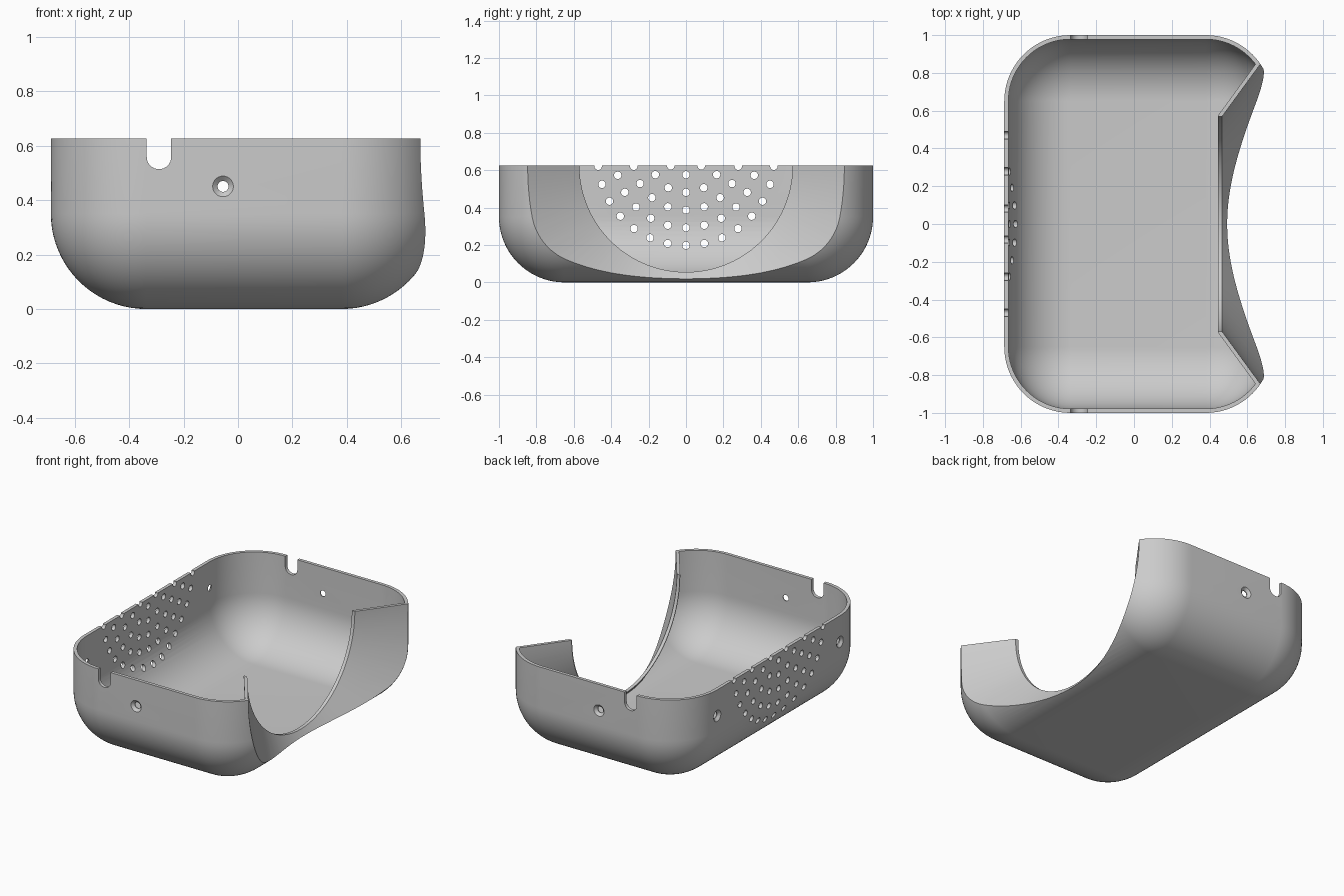
import bpy, bmesh
from math import sin, cos, pi, radians
from mathutils import Matrix, Vector

if "Cube" in bpy.data.objects:
    bpy.data.objects.remove(bpy.data.objects["Cube"])

X0, X1, Y, H = -0.687, 0.73, 1.0, 0.625   # full body before the funnel cut
R, WALL, STEPS = 0.35, 0.022, 20

grey = bpy.data.materials.new("plain grey")
grey.use_nodes = True
grey.diffuse_color = (0.6, 0.6, 0.6, 1)
grey.node_tree.nodes["Principled BSDF"].inputs["Base Color"].default_value = (0.6, 0.6, 0.6, 1)


def finish(name, bm):
    bmesh.ops.remove_doubles(bm, verts=bm.verts, dist=1e-5)
    bmesh.ops.recalc_face_normals(bm, faces=bm.faces)
    mesh = bpy.data.meshes.new(name)
    bm.to_mesh(mesh)
    bm.free()
    mesh.materials.append(grey)
    obj = bpy.data.objects.new(name, mesh)
    bpy.context.collection.objects.link(obj)
    return obj


def skin(bm, rings):
    """Join closed rings of points with quads and cap both ends."""
    loops = [[bm.verts.new(p) for p in ring] for ring in rings]
    for a, b in zip(loops, loops[1:]):
        for i in range(len(a)):
            j = (i + 1) % len(a)
            bm.faces.new((a[i], a[j], b[j], b[i]))
    bm.faces.new(loops[0][::-1])
    bm.faces.new(loops[-1])


def tub(name, inset, top):
    """Rounded box with ball corners below and a flat top."""
    r = R - inset

    def ring(rad, z):
        corners = [(X1 - R, Y - R), (X0 + R, Y - R), (X0 + R, R - Y), (X1 - R, R - Y)]
        return [Vector((cx + rad * cos(a), cy + rad * sin(a), z))
                for q, (cx, cy) in enumerate(corners)
                for a in [(q + i / STEPS) * pi / 2 for i in range(STEPS + 1)]]

    angles = [i / STEPS * pi / 2 for i in range(STEPS + 1)]
    rings = [ring(max(r * sin(a), 1e-7), R - r * cos(a)) for a in angles]
    bm = bmesh.new()
    skin(bm, rings + [ring(r, top)])
    return finish(name, bm)


def lathe(bm, profile, place, segments):
    """Turn (distance along axis, radius) points about the local z axis."""
    skin(bm, [[place @ Vector((r * cos(a), r * sin(a), d))
               for a in [(i + 0.5) * 2 * pi / segments for i in range(segments)]]
              for d, r in profile])


def cut(target, cutter):
    mod = target.modifiers.new("cut", 'BOOLEAN')
    mod.operation, mod.solver, mod.object = 'DIFFERENCE', 'EXACT', cutter
    bpy.context.view_layer.objects.active = target
    bpy.ops.object.modifier_apply(modifier=mod.name)
    bpy.data.objects.remove(cutter)


def aim(position, direction):
    return Matrix.Translation(position) @ Vector(direction).to_track_quat('Z', 'Y').to_matrix().to_4x4()


def funnel(name, profile):
    bm = bmesh.new()
    lathe(bm, profile, aim((0, 0, H), (1, 0, 0)), 128)
    return finish(name, bm)


# Hollow shell whose open side is a conical funnel ending in a thin lip
shell = tub("shell", 0, H)
cavity = tub("cavity_cutter", WALL, H + 0.1)
cut(cavity, funnel("funnel_back_cutter", [(0.445, 0.575), (0.9, 1.198)]))
cut(shell, cavity)
cut(shell, funnel("funnel_cutter", [(0.40, 0.57), (0.467, 0.57), (0.9, 1.163)]))

# Vent holes: rings of 6, 12, 18 ... in the side wall
bm = bmesh.new()
for k in range(1, 6):
    for i in range(6 * k):
        a = radians(60 / k * i)
        y, z = 0.0945 * k * sin(a), 0.67 - 0.0945 * k * cos(a)
        if z < 0.64:
            lathe(bm, [(-0.1, 0.02), (0.2, 0.02)], aim((X0, y, z), (1, 0, 0)), 16)
cut(shell, finish("vent_cutter", bm))

# Countersunk screw holes
bm = bmesh.new()
screws = [((-0.055, s * Y, 0.45), (0, s, 0)) for s in (-1, 1)]
screws += [((X0, s * 0.65, 0.45), (-1, 0, 0)) for s in (-1, 1)]
for position, direction in screws:
    lathe(bm, [(-0.1, 0.02), (-0.016, 0.02), (0, 0.038), (0.03, 0.072)], aim(position, direction), 32)
cut(shell, finish("screw_cutter", bm))

# U-shaped cable notches through both end walls
bm = bmesh.new()
arc = [(-0.29 + 0.045 * cos(a), 0.558 + 0.045 * sin(a)) for a in [pi + i * pi / 16 for i in range(17)]]
outline = arc + [(-0.245, 0.8), (-0.335, 0.8)]
skin(bm, [[Vector((x, y, z)) for x, z in outline] for y in (-1.2, 1.2)])
cut(shell, finish("notch_cutter", bm))

# Smooth shading with crisp rims
bpy.ops.object.select_all(action='DESELECT')
shell.select_set(True)
bpy.context.view_layer.objects.active = shell
bpy.ops.object.shade_smooth_by_angle(angle=radians(30))
